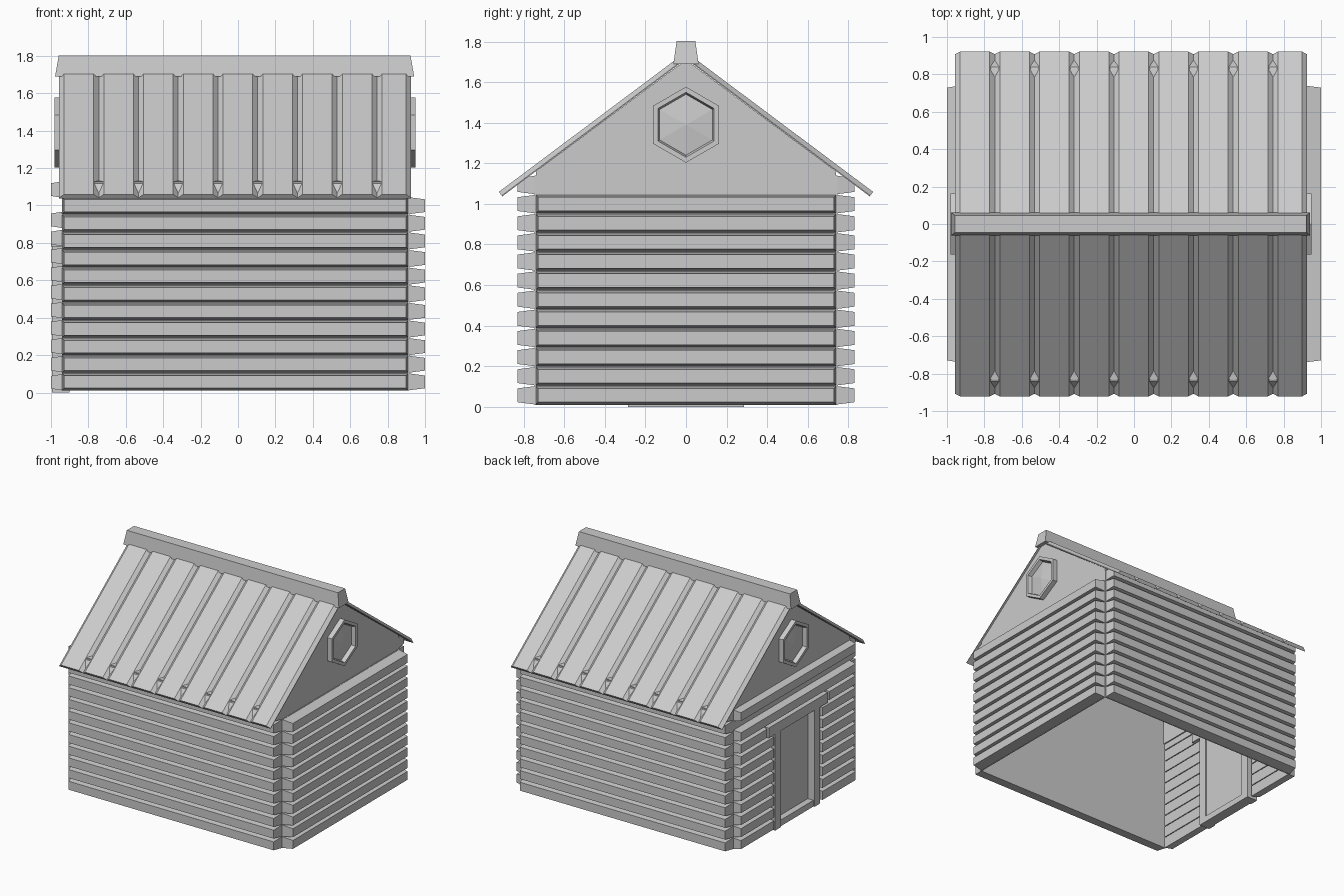
import bpy, bmesh, math
from mathutils import Vector

if "Cube" in bpy.data.objects:
    bpy.data.objects.remove(bpy.data.objects["Cube"], do_unlink=True)

GREY = 0.6
timber = bpy.data.materials.new("plain_grey")
timber.use_nodes = True
timber.diffuse_color = (GREY, GREY, GREY, 1)
timber.node_tree.nodes["Principled BSDF"].inputs["Base Color"].default_value = (GREY, GREY, GREY, 1)


def finish(name, bm):
    bmesh.ops.recalc_face_normals(bm, faces=bm.faces)
    mesh = bpy.data.meshes.new(name)
    bm.to_mesh(mesh)
    bm.free()
    mesh.materials.append(timber)
    obj = bpy.data.objects.new(name, mesh)
    bpy.context.collection.objects.link(obj)
    return obj


def loft(bm, *rings):
    """Join equal rings of points into a closed solid."""
    loops = [[bm.verts.new(p) for p in ring] for ring in rings]
    n = len(loops[0])
    for a, b in zip(loops, loops[1:]):
        for i in range(n):
            bm.faces.new((a[i], a[(i + 1) % n], b[(i + 1) % n], b[i]))
    bm.faces.new(loops[0])
    bm.faces.new(loops[-1])


def frustum(bm, place, a0, a1, z0, z1, d0, d1, inset=0.0):
    """Box from depth d0 to d1, outer face inset; place maps (along, depth, z) to space."""
    def ring(d, k):
        return [place(a, d, z) for a, z in ((a0 + k, z0 + k), (a1 - k, z0 + k),
                                            (a1 - k, z1 - k), (a0 + k, z1 - k))]
    loft(bm, ring(d0, 0), ring(d1, inset))


def facing_x(side):
    return lambda a, d, z: Vector((side * d, a, z))


def facing_y(side):
    return lambda a, d, z: Vector((a, side * d, z))


LEFT_X, RIGHT_X, WALL_Y = -0.94, 0.91, 0.74
PITCH = 0.0942


# Solid log walls: thin backing with a row of chamfered logs
def log_wall(name, place, a0, a1, inner, outer, count):
    bm = bmesh.new()
    frustum(bm, place, a0, a1, 0.01, 0.01 + count * PITCH, inner, inner + 0.006)
    for i in range(count):
        z = 0.012 + i * PITCH
        frustum(bm, place, a0, a1, z, z + 0.09, inner + 0.005, outer, 0.011)
    finish(name, bm)


log_wall("front_log_wall", facing_y(-1), LEFT_X, RIGHT_X, WALL_Y, 0.83, 12)
log_wall("back_log_wall", facing_y(1), LEFT_X, RIGHT_X, WALL_Y, 0.83, 12)
log_wall("end_log_wall", facing_x(1), -WALL_Y, WALL_Y, RIGHT_X, 1.0, 11)

# Entrance wall: separate logs split around the doorway
place = facing_x(-1)
bm = bmesh.new()
for i in range(9):
    z = 0.01 + i * 0.0964
    gap = 0.385 if i == 8 else 0.3
    for a0, a1 in ((-WALL_Y, -gap), (gap, WALL_Y)):
        frustum(bm, place, a0, a1, z, z + 0.09, 0.93, 1.0, 0.011)
for z in (0.878, 1.04):
    frustum(bm, place, -WALL_Y, WALL_Y, z, z + 0.09, 0.93, 1.0, 0.011)
finish("entrance_logs", bm)

# Door frame and door
bm = bmesh.new()
for s in (-1, 1):
    frustum(bm, place, s * 0.25 - 0.036, s * 0.25 + 0.036, 0, 0.78, 0.9, 0.995)
frustum(bm, place, -0.38, 0.38, 0.775, 0.865, 0.9, 1.0, 0.005)
frustum(bm, place, -0.22, 0.22, 0, 0.05, 0.9, 0.985)
finish("door_frame", bm)
bm = bmesh.new()
frustum(bm, place, -0.22, 0.22, 0.04, 0.78, 0.91, 0.935)
finish("door", bm)


# Gables with hexagonal windows
def hexagon(x, r):
    return [(x, r * math.sin(k * math.pi / 3), 1.39 + r * math.cos(k * math.pi / 3)) for k in range(6)]


for label, side, wall, base in (("end", 1, RIGHT_X, 1.03), ("entrance", -1, LEFT_X, 0.93)):
    outline = [(-WALL_Y, base), (WALL_Y, base), (WALL_Y, 1.16), (0, 1.71), (-WALL_Y, 1.16)]
    bm = bmesh.new()
    loft(bm, [(wall, y, z) for y, z in outline], [(wall - side * 0.02, y, z) for y, z in outline])
    finish(label + "_gable", bm)

    bm = bmesh.new()
    rings = [hexagon(wall + side * d, r) for d, r in
             ((0.0, 0.187), (0.04, 0.187), (0.04, 0.16), (0.008, 0.15))]
    loops = [[bm.verts.new(p) for p in ring] for ring in rings]
    for a, b in zip(loops, loops[1:]):
        for i in range(6):
            bm.faces.new((a[i], a[(i + 1) % 6], b[(i + 1) % 6], b[i]))
    tip = bm.verts.new((wall + side * 0.025, 0, 1.39))
    for i in range(6):
        bm.faces.new((loops[-1][i], loops[-1][(i + 1) % 6], tip))
    finish(label + "_window", bm)

# Roof slopes: raised boards with V grooves and a small stop in each groove
ROOF_X0, ROOF_X1, STEP = -0.957, 0.925, 0.2125
THICK, LOW, CHAMFER = 0.028, 0.005, 0.027
grooves = [ROOF_X0 + STEP * i for i in range(1, 9)]
edges = [ROOF_X0] + grooves + [ROOF_X1]
profile = [(ROOF_X0, 0)]
for x0, x1 in zip(edges, edges[1:]):
    profile += [(x0, LOW), (x0 + CHAMFER, THICK), (x1 - CHAMFER, THICK)]
profile += [(ROOF_X1, LOW), (ROOF_X1, 0)]

for label, side in (("front", -1), ("back", 1)):
    eave = Vector((0, side * 0.905, 1.037))
    up = Vector((0, -side * 0.801, 0.599))
    normal = Vector((0, side * 0.599, 0.801))

    def on_roof(x, s, h):
        return eave + up * s + normal * h + Vector((x, 0, 0))

    bm = bmesh.new()
    loft(bm, *[[on_roof(x, s, h) for x, h in profile] for s in (0, 1.105)])
    finish(label + "_roof", bm)

    bm = bmesh.new()
    for x in grooves:
        a, b, c, d = [bm.verts.new(on_roof(*p)) for p in (
            (x, 0.04, LOW), (x - 0.024, 0.1, THICK - 0.002),
            (x + 0.024, 0.1, THICK - 0.002), (x, 0.15, LOW))]
        for f in ((a, b, c), (b, c, d), (a, b, d), (a, c, d)):
            bm.faces.new(f)
    finish(label + "_groove_stops", bm)

# Ridge cap tapering upward
bm = bmesh.new()
loft(bm, *[[(-0.018 + sx * hx, sy * hy, z) for sx, sy in ((-1, -1), (1, -1), (1, 1), (-1, 1))]
           for hx, hy, z in ((0.96, 0.062, 1.69), (0.94, 0.046, 1.803))])
finish("ridge_cap", bm)
